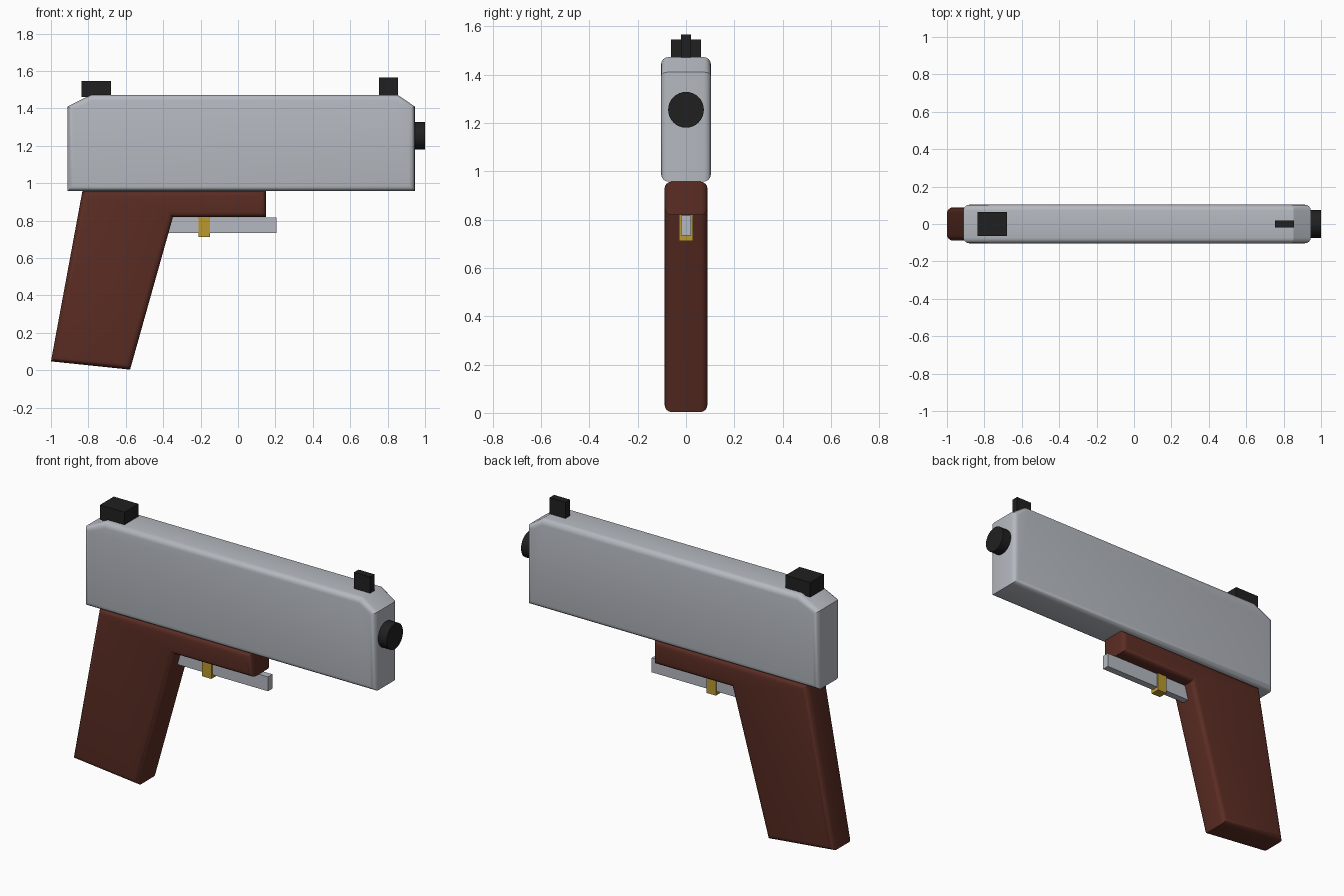
import bpy, bmesh, math

if "Cube" in bpy.data.objects:
    bpy.data.objects.remove(bpy.data.objects["Cube"])


def material(name, rgb):
    m = bpy.data.materials.new(name)
    m.diffuse_color = (*rgb, 1)
    m.use_nodes = True
    m.node_tree.nodes["Principled BSDF"].inputs["Base Color"].default_value = m.diffuse_color
    return m


steel = material("steel grey", (0.46, 0.485, 0.525))
brown = material("grip brown", (0.105, 0.026, 0.017))
black = material("matte black", (0.0145, 0.0145, 0.015))
gold = material("trigger gold", (0.49, 0.32, 0.03))


def slab(name, profile, half, mat, bevel=0.0):
    """Extrude an x-z outline across y and round only the side rims."""
    bm = bmesh.new()
    face = bm.faces.new([bm.verts.new((x, -half, z)) for x, z in profile])
    out = bmesh.ops.extrude_face_region(bm, geom=[face])
    for v in out["geom"]:
        if isinstance(v, bmesh.types.BMVert):
            v.co.y = half
    bmesh.ops.recalc_face_normals(bm, faces=bm.faces)
    if bevel:
        rims = [e for e in bm.edges
                if abs(e.verts[0].co.y - e.verts[1].co.y) < 1e-5]
        bmesh.ops.bevel(bm, geom=rims, offset=bevel, segments=4,
                        profile=0.5, affect='EDGES')
    mesh = bpy.data.meshes.new(name)
    bm.to_mesh(mesh)
    bm.free()
    mesh.materials.append(mat)
    ob = bpy.data.objects.new(name, mesh)
    bpy.context.collection.objects.link(ob)
    if bevel:
        smooth(ob)
    return ob


def smooth(ob):
    bpy.ops.object.select_all(action='DESELECT')
    ob.select_set(True)
    bpy.context.view_layer.objects.active = ob
    bpy.ops.object.shade_smooth_by_angle(angle=math.radians(25))


def box(name, x0, x1, half, z0, z1, mat):
    return slab(name, [(x0, z0), (x1, z0), (x1, z1), (x0, z1)], half, mat)


# Upper slide with chamfered top ends
slab("slide", [(-0.912, 0.957), (0.945, 0.957), (0.945, 1.41), (0.853, 1.472),
               (-0.785, 1.472), (-0.912, 1.41)], 0.103, steel, 0.03)

# Raked handle with forward frame
slab("grip", [(-0.832, 0.957), (-1.0, 0.047), (-0.577, 0.003), (-0.348, 0.818),
              (0.15, 0.818), (0.15, 0.957)], 0.089, brown, 0.03)

# Guard bar and trigger
box("guard_bar", -0.375, 0.205, 0.02, 0.733, 0.816, steel)
box("trigger", -0.21, -0.15, 0.028, 0.712, 0.82, gold)

# Sights
box("rear_sight", -0.836, -0.68, 0.063, 1.46, 1.545, black)
box("front_sight", 0.755, 0.855, 0.02, 1.46, 1.566, black)

# Muzzle
bpy.ops.mesh.primitive_cylinder_add(vertices=32, radius=0.074, depth=0.10,
                                    location=(0.95, 0, 1.254),
                                    rotation=(0, math.pi / 2, 0))
muzzle = bpy.context.object
muzzle.name = "muzzle"
muzzle.data.materials.append(black)
